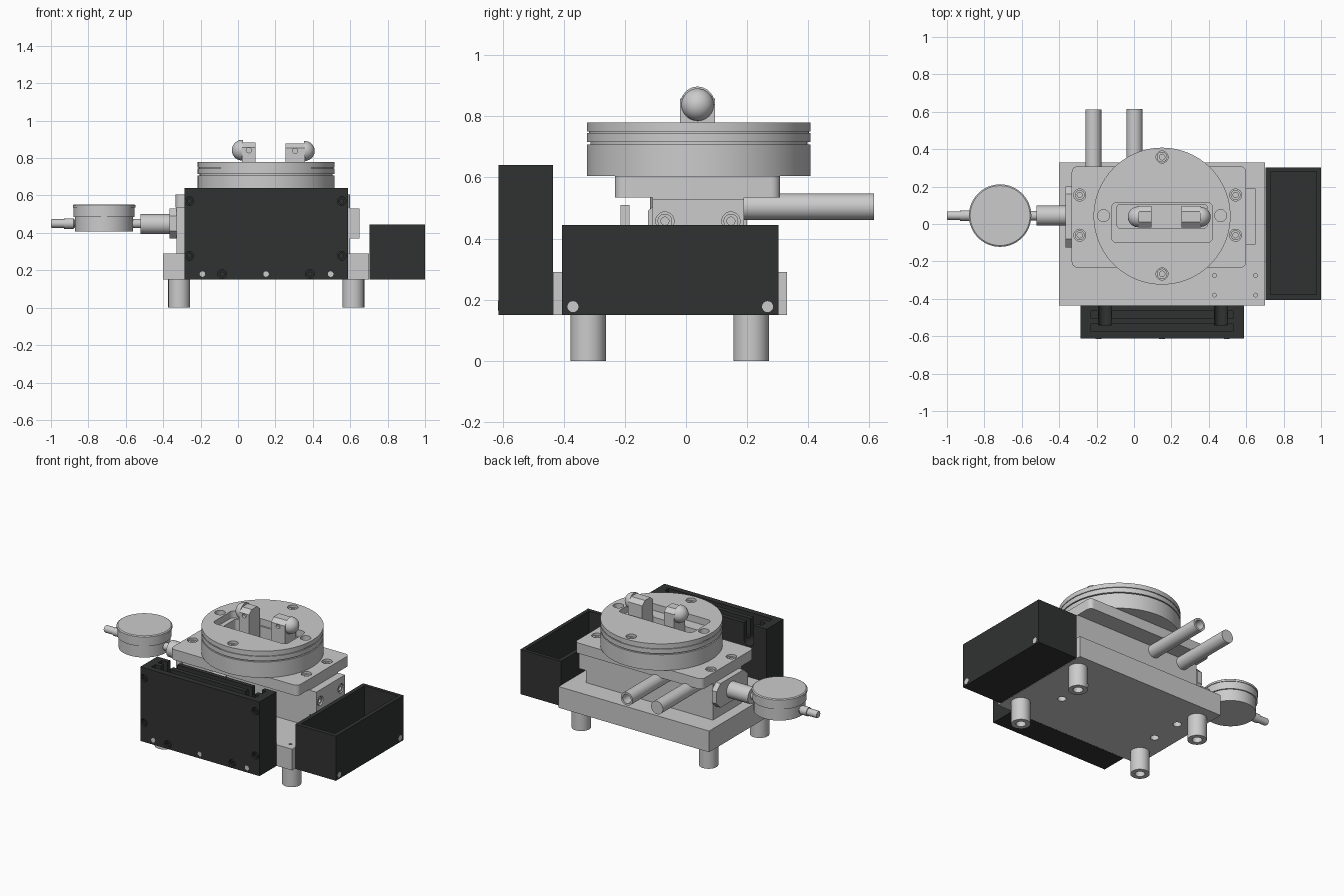
import bpy, bmesh, math
from mathutils import Matrix, Vector

if "Cube" in bpy.data.objects:
    bpy.data.objects.remove(bpy.data.objects["Cube"])

black = bpy.data.materials.new("black_plastic")
black.diffuse_color = (0.03, 0.032, 0.031, 1)
black.use_nodes = True
black.node_tree.nodes["Principled BSDF"].inputs["Base Color"].default_value = black.diffuse_color


def finish(bm, name, mat=None):
    bmesh.ops.recalc_face_normals(bm, faces=bm.faces)
    me = bpy.data.meshes.new(name)
    bm.to_mesh(me)
    bm.free()
    ob = bpy.data.objects.new(name, me)
    bpy.context.collection.objects.link(ob)
    if mat:
        me.materials.append(mat)
    return ob


def smooth(ob):
    bpy.ops.object.select_all(action='DESELECT')
    ob.select_set(True)
    bpy.context.view_layer.objects.active = ob
    bpy.ops.object.shade_smooth_by_angle(angle=math.radians(30))


def box(name, x, y, z, mat=None, round_z=0):
    bm = bmesh.new()
    bmesh.ops.create_cube(bm, size=1)
    for v in bm.verts:
        v.co = [a[0] if c < 0 else a[1] for a, c in zip((x, y, z), v.co)]
    if round_z:
        edges = [e for e in bm.edges if abs(e.verts[0].co.z - e.verts[1].co.z) > 1e-4]
        bmesh.ops.bevel(bm, geom=edges, offset=round_z, segments=6, affect='EDGES', profile=0.5)
    return finish(bm, name, mat)


def lathe(name, start, axis, profile, mat=None, n=48):
    """Revolve (radius, distance) points about an axis through start."""
    bm = bmesh.new()
    rings = [[bm.verts.new((r * math.cos(math.tau * i / n), r * math.sin(math.tau * i / n), d))
              for i in range(n)] for r, d in profile]
    for a, b in zip(rings, rings[1:]):
        for i in range(n):
            bm.faces.new((a[i], a[(i + 1) % n], b[(i + 1) % n], b[i]))
    bm.faces.new(rings[0])
    bm.faces.new(rings[-1])
    rot = Vector((0, 0, 1)).rotation_difference(Vector(axis)).to_matrix().to_4x4()
    bm.transform(Matrix.Translation(start) @ rot)
    ob = finish(bm, name, mat)
    smooth(ob)
    return ob


def rod(name, start, axis, r, length, mat=None, n=32):
    return lathe(name, start, axis, [(r, 0), (r, length)], mat, n)


def prism_x(name, pts, x0, x1):
    """Extrude a y-z outline along x."""
    bm = bmesh.new()
    f = bm.faces.new([bm.verts.new((x0, y, z)) for y, z in pts])
    ext = bmesh.ops.extrude_face_region(bm, geom=[f])['geom']
    bmesh.ops.translate(bm, vec=(x1 - x0, 0, 0), verts=[v for v in ext if isinstance(v, bmesh.types.BMVert)])
    return finish(bm, name)


def cut(ob, cutters):
    for c in cutters:
        m = ob.modifiers.new("cut", 'BOOLEAN')
        m.operation, m.solver, m.object = 'DIFFERENCE', 'EXACT', c
        bpy.context.view_layer.objects.active = ob
        bpy.ops.object.modifier_apply(modifier=m.name)
        bpy.data.objects.remove(c)
    smooth(ob)


X, Y, Z = (1, 0, 0), (0, 1, 0), (0, 0, 1)
CX, CY = 0.15, 0.042

# base plate with bolt holes underneath and small tapped holes on top
base = box("base_plate", (-0.4, 0.7), (-0.435, 0.33), (0.15, 0.29))
cut(base, [rod("c", (x, y, 0.1), Z, 0.026, 0.12, n=24) for x in (-0.27, 0.455) for y in (-0.13, 0.08)]
    + [rod("c", (x, y, 0.25), Z, 0.01, 0.1, n=16) for x in (0.43, 0.65) for y in (-0.275, -0.38)])

# feet with blind holes
for x in (-0.315, 0.617):
    for y in (-0.32, 0.213):
        lathe("foot", (x, y, 0), Z, [(0.03, 0.08), (0.03, 0), (0.058, 0), (0.058, 0.15)])

# slide body and its end plates
box("slide_body", (-0.33, 0.6), (-0.11, 0.19), (0.29, 0.535))
end = box("right_end_plate", (0.6, 0.65), (-0.11, 0.19), (0.37, 0.53))
cut(end, [rod("c", (0.63, y, 0.457), X, 0.03, 0.1) for y in (-0.069, 0.147)])
for y in (-0.069, 0.147):
    lathe("end_plate_screw", (0.62, y, 0.457), X, [(0.024, 0), (0.024, 0.025), (0.013, 0.025), (0.013, 0.012)])
prism_x("left_end_plate", [(-0.125, 0.49), (-0.08, 0.53), (0.16, 0.53), (0.2, 0.49),
                           (0.2, 0.41), (0.16, 0.37), (-0.08, 0.37), (-0.125, 0.41)], -0.365, -0.33)
box("stop_post", (-0.05, 0.05), (-0.215, -0.185), (0.29, 0.51))

# top plate with counterbored screws
plate = box("top_plate", (-0.333, 0.6), (-0.233, 0.308), (0.535, 0.604), round_z=0.03)
corners = [(x, y) for x in (-0.29, 0.543) for y in (-0.06, 0.155)]
cut(plate, [rod("c", (x, y, 0.57), Z, 0.032, 0.1) for x, y in corners])
for x, y in corners:
    lathe("plate_screw", (x, y, 0.56), Z, [(0.026, 0), (0.026, 0.032), (0.014, 0.032), (0.014, 0.015)])

# rotary table: lower ring, and grooved upper disc with stepped slot
table = lathe("rotary_table", (CX, CY, 0), Z,
              [(0.366, 0.604), (0.366, 0.708), (0.355, 0.708), (0.355, 0.715), (0.366, 0.715), (0.366, 0.745),
               (0.36, 0.745), (0.36, 0.75), (0.366, 0.75), (0.366, 0.78)], n=96)
holes = [(CX, 0.358), (CX, -0.267), (-0.163, 0.045), (0.463, 0.045)]
cut(table, [box("c", (-0.12, 0.42), (-0.1, 0.115), (0.735, 0.9), round_z=0.03),
            box("c", (-0.09, 0.39), (-0.022, 0.105), (0.64, 0.9), round_z=0.015)]
    + [rod("c", (x, y, 0.74), Z, 0.032, 0.1) for x, y in holes])
for x, y in holes[:2]:
    lathe("table_screw", (x, y, 0.735), Z, [(0.028, 0), (0.028, 0.03), (0.015, 0.03), (0.015, 0.015)])

# two clamp jaws with ball ends facing outward
for side, x0, x1, zc, r in ((-1, 0.022, 0.094, 0.842, 0.055), (1, 0.254, 0.357, 0.838, 0.053)):
    w, top = 0.057, zc + 0.04
    jaw = prism_x("clamp_jaw", [(0.038 - w, 0.64), (0.038 - w, zc + 0.015), (0.038 - w / 2, top),
                                (0.038 + w / 2, top), (0.038 + w, zc + 0.015), (0.038 + w, 0.64)], x0, x1)
    cut(jaw, [rod("c", (x0 + (x1 - x0) / 2, -0.1, zc), Y, 0.014, 0.1, n=20)])
    face = x0 if side < 0 else x1
    arc = [(r * math.cos(a), r * math.sin(a)) for a in (math.pi / 2 * i / 12 for i in range(12))]
    lathe("ball_end", (face, 0.038, zc), (side, 0, 0), [(r, -0.004)] + arc + [(0.0015, r)], n=40)

# handle rods at the back, one hollow
rod("solid_handle", (-0.217, 0.15, 0.504), Y, 0.043, 0.463)
lathe("hollow_handle", (0.003, 0.15, 0.504), Y, [(0.043, 0), (0.043, 0.465), (0.03, 0.465), (0.03, 0.25)])

# dial gauge and its stems
DX, DY = -0.716, 0.045
rod("gauge_collar", (-0.52, DY, 0.447), X, 0.053, 0.16)
rod("gauge_stem", (-0.58, DY, 0.45), X, 0.025, 0.07)
lathe("gauge_dial", (DX, DY, 0), Z, [(0.155, 0.407), (0.155, 0.485), (0.163, 0.485), (0.163, 0.535),
                                     (0.167, 0.535), (0.167, 0.548), (0.16, 0.553)], n=64)
lathe("gauge_tip", (-1.0, DY, 0.45), X, [(0.02, 0), (0.023, 0.005), (0.023, 0.07), (0.028, 0.07),
                                         (0.028, 0.12), (0.022, 0.125), (0.022, 0.16)])

# front black housing: top grooves, rear U-slots, face screw holes
housing = box("front_housing", (-0.285, 0.587), (-0.613, -0.436), (0.15, 0.64), black)
screws = [(-0.19, 0.18), (0.15, 0.18), (0.495, 0.18)]
recess = [(-0.085, 0.18), (0.385, 0.18)] + [(x, z) for x in (-0.26, 0.555) for z in (0.277, 0.57)]
cutters = [box("c", (-0.23, 0.53), y, (0.53, 0.7)) for y in ((-0.575, -0.535), (-0.505, -0.465))]
for x in (-0.155, 0.465):
    cutters += [box("c", (x - 0.035, x + 0.035), (-0.54, -0.4), (0.53, 0.7)),
                rod("c", (x, -0.54, 0.53), Y, 0.035, 0.15)]
cutters += [rod("c", (x, -0.65, z), Y, 0.024, 0.06, n=24) for x, z in recess]
cut(housing, cutters)
for x, z in recess:
    lathe("recessed_screw", (x, -0.585, z), (0, -1, 0),
          [(0.019, -0.01), (0.019, 0.02), (0.01, 0.02), (0.01, 0.01)], black, 24)
for x, z in screws:
    rod("housing_screw", (x, -0.6, z), (0, -1, 0), 0.015, 0.0145, n=24)

# right black tray, open at the top
tray = box("side_tray", (0.703, 1.0), (-0.405, 0.303), (0.15, 0.445), black)
cut(tray, [box("c", (0.73, 0.975), (-0.378, 0.28), (0.175, 0.6))])
for y in (-0.37, 0.267):
    rod("tray_screw", (0.99, y, 0.177), X, 0.018, 0.0105, n=24)
